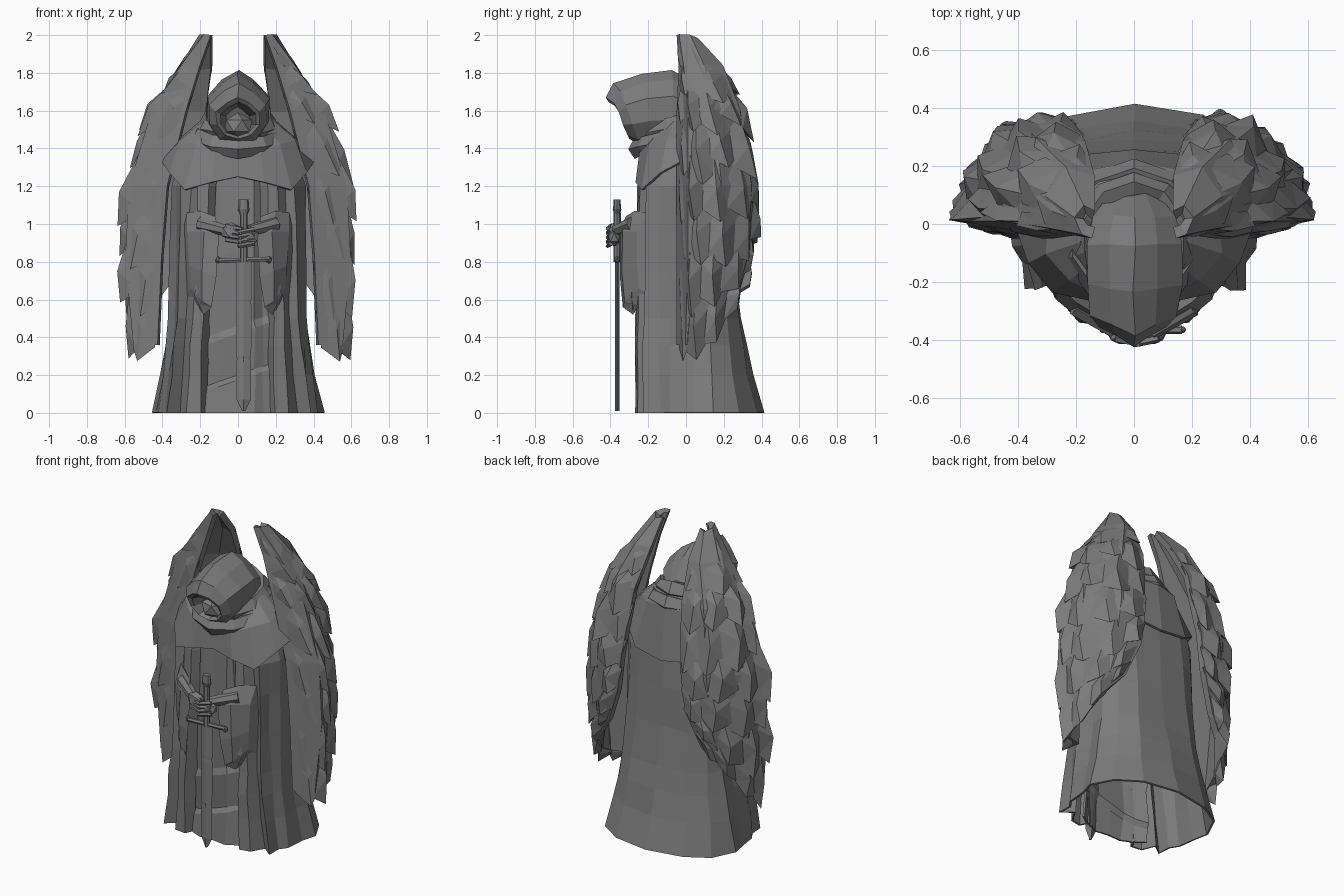
import bpy, bmesh, math, random
from mathutils import Vector, Matrix

if "Cube" in bpy.data.objects:
    bpy.data.objects.remove(bpy.data.objects["Cube"])

random.seed(4)
stone = bpy.data.materials.new("grey stone")
stone.diffuse_color = (0.2, 0.2, 0.2, 1)
stone.use_nodes = True
stone.node_tree.nodes["Principled BSDF"].inputs["Base Color"].default_value = stone.diffuse_color


def mesh(name, verts, faces, thick=0):
    me = bpy.data.meshes.new(name)
    me.from_pydata([tuple(v) for v in verts], [], faces)
    bm = bmesh.new()
    bm.from_mesh(me)
    bmesh.ops.recalc_face_normals(bm, faces=bm.faces)
    bm.to_mesh(me)
    bm.free()
    me.materials.append(stone)
    ob = bpy.data.objects.new(name, me)
    bpy.context.collection.objects.link(ob)
    if thick:
        m = ob.modifiers.new("thickness", 'SOLIDIFY')
        m.thickness, m.offset = thick, 0
    return ob


def loft(name, rings, closed=True, caps=True, thick=0, jit=0):
    n = len(rings[0])
    verts = [Vector(p) + Vector([random.uniform(-jit, jit) for _ in range(2)] + [0])
             for r in rings for p in r]
    faces = []
    for i in range(len(rings) - 1):
        for j in range(n if closed else n - 1):
            k = (j + 1) % n
            faces.append((i*n + j, i*n + k, (i+1)*n + k, (i+1)*n + j))
    if closed and caps:
        faces += [tuple(range(n)), tuple(range((len(rings)-1)*n, len(rings)*n))]
    return mesh(name, verts, faces, thick)


def mirrored(half):
    # half outline from the front centre to the back centre -> full outline
    return half + [(-p[0],) + tuple(p[1:]) for p in reversed(half) if abs(p[0]) > 1e-4]


def rod(name, a, b, r1, r2, n=8, sy=1):
    a, b = Vector(a), Vector(b)
    q = (b - a).to_track_quat('Z', 'Y')
    circ = [(math.cos(2*math.pi*i/n), math.sin(2*math.pi*i/n)*sy) for i in range(n)]
    return loft(name, [[p + q @ Vector((x*r, y*r, 0)) for x, y in circ]
                       for p, r in ((a, r1), (b, r2))])


def ball(name, loc, size, sub=1):
    bm = bmesh.new()
    bmesh.ops.create_icosphere(bm, subdivisions=sub, radius=1,
                               matrix=Matrix.LocRotScale(Vector(loc), None, Vector(size)))
    verts = [v.co.copy() for v in bm.verts]
    faces = [tuple(v.index for v in f.verts) for f in bm.faces]
    bm.free()
    return mesh(name, verts, faces)


# Cloak: open at the front, pleated, interpolated between key outlines
key = [
    (0, [(.17, -.2), (.2, -.26), (.27, -.25), (.31, -.17), (.38, -.22), (.38, -.13), (.42, -.08),
         (.43, .04), (.45, .14), (.38, .28), (.24, .37), (0, .405)]),
    (.5, [(.16, -.2), (.19, -.26), (.24, -.25), (.27, -.18), (.32, -.22), (.33, -.14), (.36, -.08),
          (.34, .04), (.35, .13), (.3, .21), (.2, .27), (0, .29)]),
    (1.2, [(.12, -.21), (.16, -.25), (.21, -.24), (.25, -.19), (.3, -.2), (.32, -.14), (.35, -.08),
           (.34, .04), (.32, .12), (.26, .18), (.17, .21), (0, .22)])]
rings = []
for z in (0, .2, .36, .5, .75, 1, 1.2):
    (z0, a), (z1, b) = (key[0], key[1]) if z <= .5 else (key[1], key[2])
    t = ((z - z0) / (z1 - z0)) ** .8
    rings.append(mirrored([(p[0] + (q[0]-p[0])*t, p[1] + (q[1]-p[1])*t, z) for p, q in zip(a, b)]))
rings.append([(x*.85, y*.85, 1.36) for x, y, z in rings[-1]])
loft("cloak", rings, closed=False, thick=.012, jit=.006)

# Inner robe panel seen in the cloak opening
front = [(-.24, -.14), (-.17, -.19), (-.1, -.215), (-.01, -.215),
         (.09, -.225), (.13, -.2), (.18, -.19), (.24, -.14)]
loft("inner_robe", [[(x*(1 - .1*z), y - d, z + (x*.35 + .06 if 0 < k < 6 else 0))
                     for i, (x, y) in enumerate(front)]
                    for k, (z, d) in enumerate(((0, .03), (.11, .02), (.14, 0), (.36, .02),
                                                (.4, 0), (.8, .01), (1.3, 0)))],
     closed=False, thick=.012, jit=.006)

# Shoulder mantle
low = [(0, -.25, 1.25), (.14, -.26, 1.22), (.28, -.23, 1.18), (.36, -.13, 1.27), (.4, -.02, 1.33),
       (.33, .13, 1.3), (.2, .23, 1.2), (0, .25, 1.17)]
up = [(0, -.24, 1.36), (.12, -.24, 1.38), (.22, -.19, 1.42), (.3, -.1, 1.44), (.29, 0, 1.46),
      (.24, .1, 1.48), (.15, .18, 1.49), (0, .21, 1.5)]
loft("shoulder_mantle", [mirrored(low), mirrored(up),
                         [(x*.6, y*.6, z + .1) for x, y, z in mirrored(up)]],
     caps=False, thick=.015)

# Cowl rolls round the neck, tilted up toward the back
for name, r, z0, tilt, w in (("lower_cowl_roll", .21, 1.46, .25, .045),
                             ("upper_cowl_roll", .165, 1.53, .35, .045)):
    rings = []
    for i in range(10):
        a = 2*math.pi*(i + .5)/10
        c, s = math.cos(a), math.sin(a)
        rings.append([((r + w*math.cos(b))*c, -.04 + (r + w*math.cos(b))*s*1.04,
                       z0 + tilt*r*s + w*1.2*math.sin(b) + random.uniform(-.012, .012))
                      for b in [2*math.pi*k/5 for k in range(5)]])
    loft(name, rings + [rings[0]], caps=False)


# Hood with a peaked crown, a beaked brim and a recessed opening
def hood_ring(y, z, h, w, lean, beak=0):
    pts = []
    for i in range(10):
        a = 2*math.pi*i/10
        c = math.cos(a)
        pts.append((w*math.sin(a)*(.85 if c > .5 else 1.05), y - lean*c - (beak if i == 0 else 0),
                    z + h*c*(.93 if i in (1, 9) else 1)))
    return pts


loft("hood", [hood_ring(*p) for p in (
    (-.2, 1.55, .07, .06, .03), (-.33, 1.555, .09, .095, .05, .03),
    (-.345, 1.56, .11, .115, .05, .03), (-.3, 1.58, .165, .15, .06, .02),
    (-.2, 1.605, .19, .165, .03), (-.07, 1.615, .2, .165, 0),
    (.03, 1.59, .17, .14, 0), (.1, 1.55, .09, .08, 0))], jit=.006)
ball("shadowed_face", (0, -.25, 1.52), (.085, .07, .07))

# Arms: hanging bell sleeves, forearms, hands and fingers
cuff = [(.12, -.32, 1.04), (.1, -.35, .95), (.115, -.35, .72), (.14, -.335, .56),
        (.18, -.28, .52), (.17, -.27, .75), (.15, -.27, 1.0)]
mid = [(.2, -.27, 1.07), (.18, -.335, .96), (.19, -.34, .75), (.19, -.325, .59),
       (.22, -.25, .57), (.24, -.22, .75), (.22, -.2, 1.02)]
elbow = [(.27, -.2, 1.06), (.27, -.26, .96), (.26, -.26, .78), (.25, -.25, .66),
         (.27, -.19, .62), (.3, -.16, .78), (.3, -.15, 1.02)]
for s, side in ((1, "right"), (-1, "left")):
    flip = lambda pts: [(x*s, y, z) for x, y, z in pts]
    inner = [(x + .05, y*.6 - .12, .85 + (z - .85)*.7) for x, y, z in cuff]
    loft(side + "_sleeve", [flip(r) for r in (inner, cuff, mid, elbow)])
    rod(side + "_forearm", (.2*s, -.28, 1.0), (.06*s, -.37, .965), .04, .03, 7)
    ball(side + "_hand", (.045*s + .01, -.38, .945 - .015*s), (.062, .04, .05))
    for k in range(4):
        z = .98 - k*.024 - .01*s
        rod(side + "_finger", (.075*s + .01, -.395, z), (.01 - .01*s, -.415, z - .015), .014, .011, 5)

# Sword held point down
sx, sy = .03, -.365
rod("sword_pommel", (sx, sy, 1.08), (sx, sy, 1.13), .03, .026, 8, .7)
rod("sword_pommel_collar", (sx, sy, 1.05), (sx, sy, 1.08), .02, .034, 8, .7)
rod("sword_grip", (sx, sy, .8), (sx, sy, 1.06), .02, .02, 8)
rod("sword_guard", (-.1, sy, .805), (.165, sy, .815), .014, .014, 6)
for x in (-.105, .165):
    ball("guard_end", (x, sy, .81), (.016, .014, .02))
loft("sword_blade", [[(sx - w, sy, z), (sx, sy - .012, z), (sx + w, sy, z), (sx, sy + .012, z)]
                     for z, w in ((.82, .042), (.6, .041), (.585, .036), (.57, .041), (.3, .04),
                                  (.285, .034), (.27, .04), (.07, .038), (.01, .008))])

# Wings: curved shell covered in overlapping feathers.
# Each row runs from the front edge round the outside to the inner back edge.
wing_rows = [
    [(.14, -.03, 2), (.17, -.02, 2), (.19, .02, 1.99), (.17, .05, 1.97), (.14, .03, 1.98)],
    [(.2, -.02, 1.83), (.29, 0, 1.83), (.29, .09, 1.83), (.23, .18, 1.83), (.14, .15, 1.83)],
    [(.27, -.03, 1.6), (.44, .02, 1.6), (.43, .14, 1.6), (.32, .27, 1.6), (.17, .27, 1.6)],
    [(.37, -.03, 1.2), (.56, .02, 1.2), (.53, .18, 1.2), (.38, .33, 1.2), (.21, .34, 1.2)],
    [(.4, -.03, .82), (.58, .02, .82), (.55, .16, .82), (.41, .31, .84), (.24, .34, .95)],
    [(.42, -.03, .36), (.54, .01, .36), (.53, .13, .42), (.43, .25, .6), (.33, .3, .72)]]


def wing_point(u, v, lift=0):
    i, j = min(int(v), 4), max(0, min(int(u), 3))
    col = lambda k: Vector(wing_rows[i][k]).lerp(Vector(wing_rows[i+1][k]), v - i)
    p = col(j).lerp(col(j + 1), u - j)
    return p + Vector((p.x - .1, p.y - .05, 0)).normalized() * lift


for s, side in ((1, "right"), (-1, "left")):
    M = Matrix.Scale(s, 4, (1, 0, 0))
    loft(side + "_wing_shell", [[M @ Vector(p) for p in r] for r in wing_rows],
         closed=False, thick=.04)
    verts, faces = [], []
    for r, v in enumerate((.1, .75, 1.35, 1.95, 2.5, 3.1, 3.7, 4.3)):
        count = 3 if r < 2 else 5
        for c in range(count):
            u = .2 + 3.6*(c + (.3 if r % 2 else 0)) / (count - .7)
            dv = random.uniform(.8, 1.1) if r < 7 else random.uniform(.82, .95)
            du = random.uniform(.5, .62) if count == 5 else .75
            lift = random.uniform(.045, .075) * (.5 if r < 1 else 1)
            lo, hi = max(u - du, -.1), min(u + du, 4.1)
            b = len(verts)
            verts += [M @ p for p in (
                wing_point(u, v, .01), wing_point(lo, v + .35*dv, .015),
                wing_point(lo + .06, v + .82*dv, .025), wing_point(u + .12, v + dv, lift),
                wing_point(hi - .1, v + .86*dv, .025), wing_point(hi, v + .35*dv, .015),
                wing_point(u - .05, v + .55*dv, lift), wing_point(u, v + .8*dv, -.01))]
            for k in range(6):
                e, f = b + k, b + (k + 1) % 6
                faces += [(e, f, b + 6), (f, e, b + 7)]
    mesh(side + "_wing_feathers", verts, faces)
